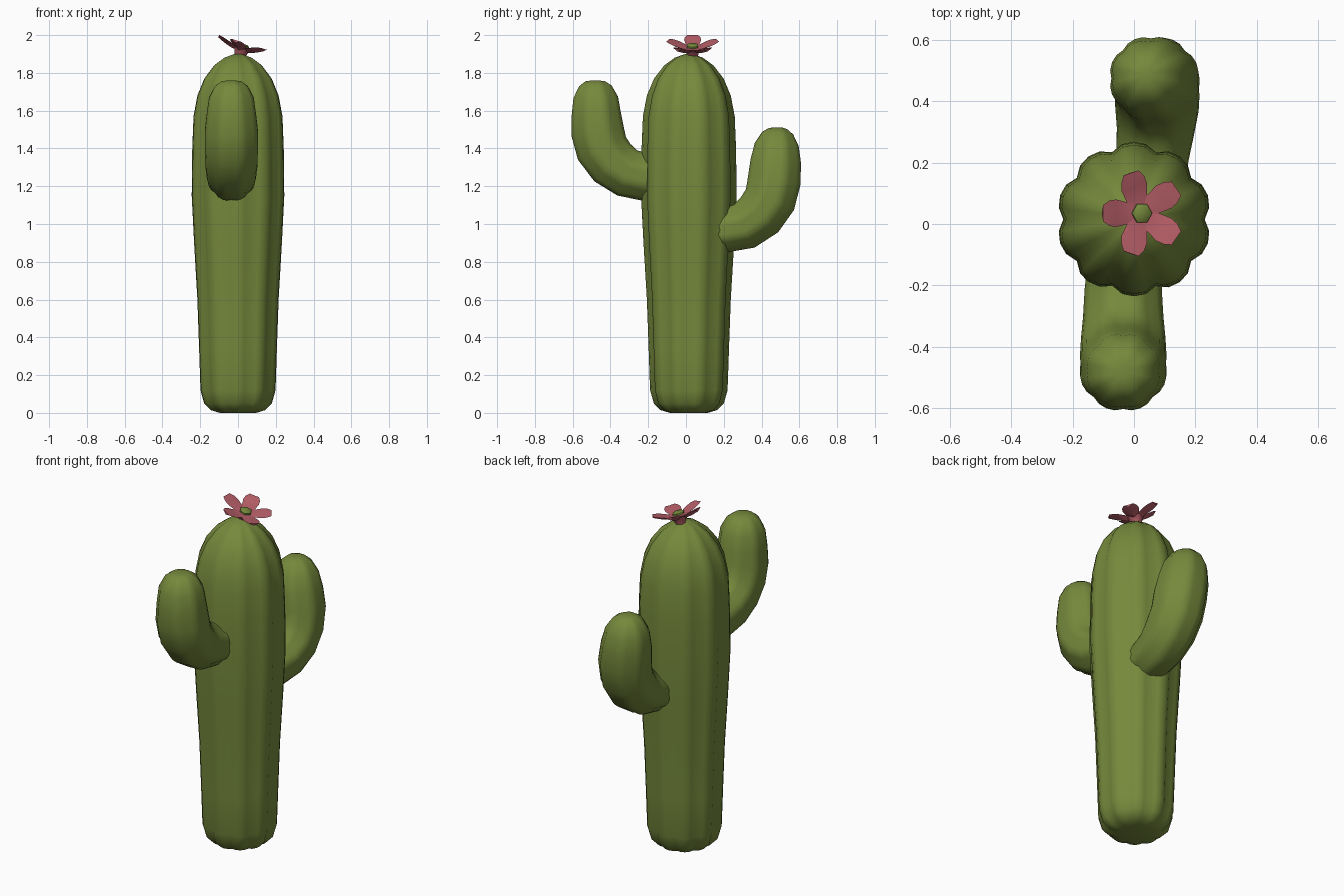
import bpy, bmesh, math
from mathutils import Vector, Matrix

cube = bpy.data.objects.get("Cube")
if cube:
    bpy.data.objects.remove(cube, do_unlink=True)


def make_material(name, color):
    m = bpy.data.materials.new(name)
    m.use_nodes = True
    m.diffuse_color = (*color, 1)
    bsdf = m.node_tree.nodes["Principled BSDF"]
    bsdf.inputs["Base Color"].default_value = (*color, 1)
    bsdf.inputs["Roughness"].default_value = 0.8
    return m


GREEN = make_material("cactus green", (0.18, 0.25, 0.045))
PINK = make_material("petal pink", (0.48, 0.115, 0.14))


def loft(name, rings, mat, angle=60):
    """Skin closed rings of points, cap both ends, shade smooth."""
    bm = bmesh.new()
    rows = [[bm.verts.new(p) for p in ring] for ring in rings]
    for a, b in zip(rows, rows[1:]):
        n = len(a)
        for i in range(n):
            j = (i + 1) % n
            bm.faces.new((a[i], a[j], b[j], b[i]))
    bm.faces.new(rows[0][::-1])
    bm.faces.new(rows[-1])
    bmesh.ops.recalc_face_normals(bm, faces=bm.faces)
    me = bpy.data.meshes.new(name)
    bm.to_mesh(me)
    bm.free()
    me.materials.append(mat)
    ob = bpy.data.objects.new(name, me)
    bpy.context.collection.objects.link(ob)
    bpy.ops.object.select_all(action='DESELECT')
    ob.select_set(True)
    bpy.context.view_layer.objects.active = ob
    bpy.ops.object.shade_smooth_by_angle(angle=math.radians(angle))
    return ob


def ribbed_ring(center, u, v, radius, ribs, depth, steps=4):
    """Circle with rounded lobes separated by narrow grooves."""
    pts = []
    for i in range(ribs * steps):
        a = math.tau * i / (ribs * steps)
        lobe = abs(math.sin(a * ribs / 2)) ** 0.7
        r = radius * (1 - depth * (1 - lobe))
        pts.append(center + (u * math.cos(a) + v * math.sin(a)) * r)
    return pts


X, Y, Z = Vector((1, 0, 0)), Vector((0, 1, 0)), Vector((0, 0, 1))

# Trunk: ribbed lathe, (height, radius)
trunk = [(0, 0.10), (0.015, 0.15), (0.05, 0.185), (0.12, 0.205), (0.35, 0.213),
         (0.6, 0.222), (0.9, 0.24), (1.15, 0.253), (1.4, 0.25), (1.57, 0.243),
         (1.68, 0.222), (1.77, 0.184), (1.84, 0.13), (1.88, 0.075), (1.9, 0.02)]
loft("trunk", [ribbed_ring(Vector((0, 0.015, z)), X, Y, r, 10, 0.09)
               for z, r in trunk], GREEN)


def arm(name, path):
    """Ribbed tube swept along (x, y, z, radius) stations."""
    pts = [Vector(p[:3]) for p in path]
    rings = []
    for i, p in enumerate(pts):
        t = (pts[min(i + 1, len(pts) - 1)] - pts[max(i - 1, 0)]).normalized()
        u = (X - t * X.dot(t)).normalized()
        rings.append(ribbed_ring(p, u, t.cross(u), path[i][3], 8, 0.06))
    loft(name, rings, GREEN)


arm("front_arm", [(-0.03, -0.08, 1.235, 0.12), (-0.035, -0.22, 1.25, 0.13),
                  (-0.035, -0.31, 1.27, 0.135), (-0.035, -0.39, 1.325, 0.142),
                  (-0.035, -0.445, 1.4, 0.145), (-0.035, -0.468, 1.49, 0.145),
                  (-0.035, -0.475, 1.58, 0.135), (-0.035, -0.478, 1.67, 0.122),
                  (-0.035, -0.48, 1.73, 0.09), (-0.035, -0.48, 1.755, 0.055),
                  (-0.035, -0.48, 1.76, 0.02)])
arm("back_arm", [(0.05, 0.08, 0.96, 0.11), (0.06, 0.22, 0.97, 0.122),
                 (0.07, 0.31, 0.99, 0.13), (0.075, 0.39, 1.05, 0.14),
                 (0.075, 0.445, 1.13, 0.143), (0.07, 0.467, 1.23, 0.145),
                 (0.055, 0.475, 1.33, 0.138), (0.045, 0.48, 1.42, 0.12),
                 (0.04, 0.485, 1.48, 0.085), (0.04, 0.487, 1.505, 0.05),
                 (0.04, 0.487, 1.512, 0.02)])

# Flower: tilted frame holding five cupped petals, a stem and a centre
flower = Matrix.Translation((0.022, 0.035, 1.93)) @ Matrix.Rotation(0.3, 4, 'Y')
# (distance, half width, height, half thickness)
petal = [(0.0, 0.012, 0.0, 0.012), (0.05, 0.036, 0.0, 0.014),
         (0.09, 0.045, 0.012, 0.014), (0.115, 0.041, 0.02, 0.012),
         (0.138, 0.027, 0.026, 0.008)]
for k in range(5):
    m = flower @ Matrix.Rotation(math.pi + math.tau * k / 5, 4, 'Z')
    rings = [[m @ Vector(p) for p in ((d, -w, h + 0.006), (d, 0, h - t),
                                      (d, w, h + 0.006), (d, 0, h + t * 0.6))]
             for d, w, h, t in petal]
    loft("petal_%d" % (k + 1), rings, PINK, 50)


def disc_stack(name, levels, mat, sides):
    rings = [[flower @ Vector((r * math.cos(math.tau * i / sides),
                               r * math.sin(math.tau * i / sides), z))
              for i in range(sides)] for z, r in levels]
    loft(name, rings, mat, 40)


disc_stack("flower_stem", [(-0.06, 0.025), (-0.02, 0.035), (0.0, 0.05)], PINK, 10)
disc_stack("flower_centre", [(0.0, 0.034), (0.016, 0.034), (0.024, 0.022)], GREEN, 6)
